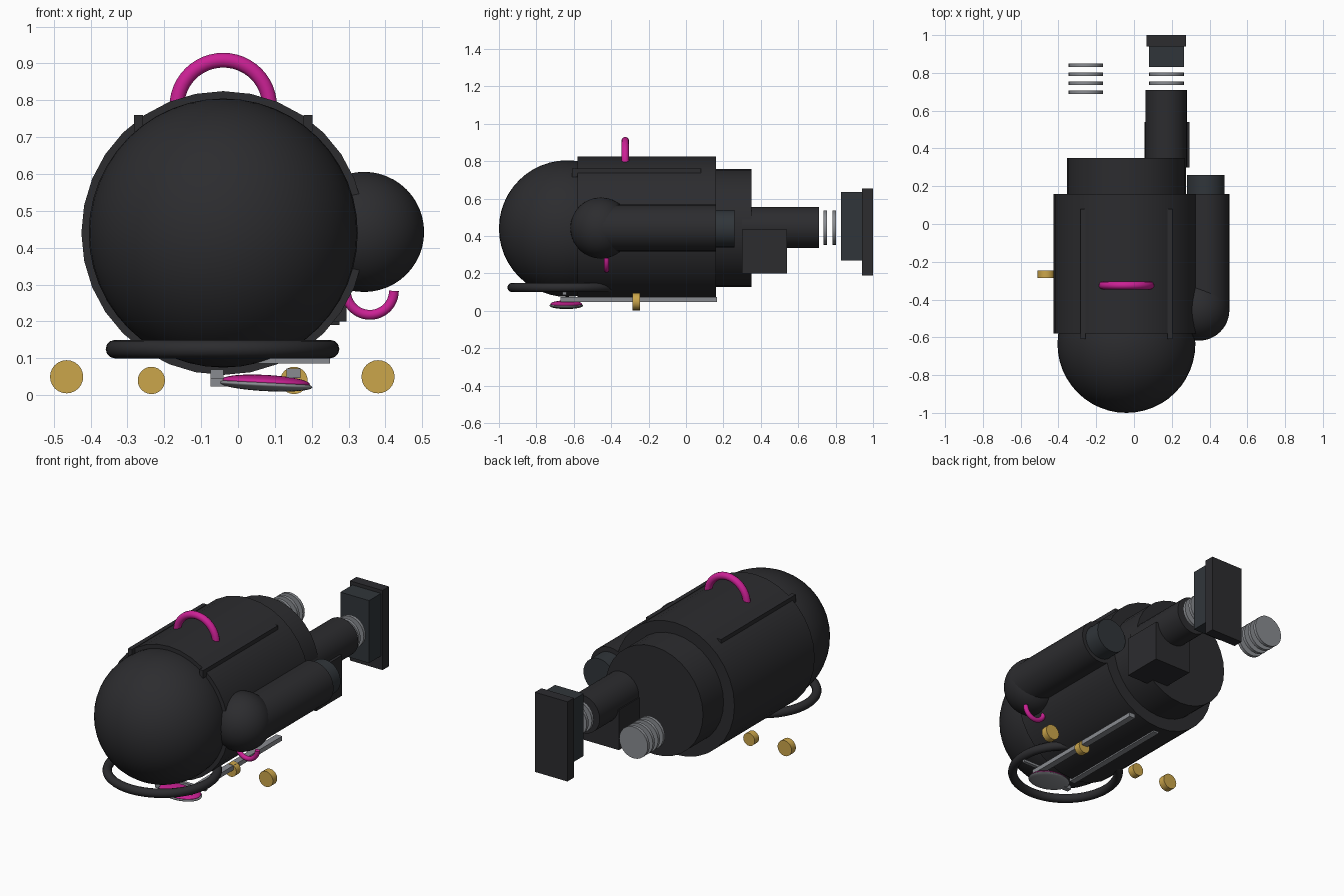
import bpy, math
from mathutils import Vector

if "Cube" in bpy.data.objects:
    bpy.data.objects.remove(bpy.data.objects["Cube"])


def material(name, rgb):
    m = bpy.data.materials.new(name)
    m.diffuse_color = (*rgb, 1)
    m.use_nodes = True
    m.node_tree.nodes["Principled BSDF"].inputs["Base Color"].default_value = m.diffuse_color
    return m


DARK = material("dark_paint", (0.025, 0.025, 0.028))
SLATE = material("slate_paint", (0.03, 0.036, 0.042))
GREY = material("grey_metal", (0.25, 0.26, 0.28))
GOLD = material("gold", (0.6, 0.38, 0.07))
PINK = material("magenta", (0.6, 0.015, 0.3))
CX, CZ = -0.04, 0.44          # main axis of the body


def finish(name, mat, smooth=True):
    o = bpy.context.object
    o.name = name
    o.data.materials.append(mat)
    if smooth:
        bpy.ops.object.shade_smooth_by_angle(angle=math.radians(35))
    return o


def cyl(name, x, z, r, y0, y1, mat, sides=32):
    """Cylinder lying along y."""
    bpy.ops.mesh.primitive_cylinder_add(vertices=sides, radius=r, depth=y1 - y0,
                                        location=(x, (y0 + y1) / 2, z),
                                        rotation=(math.pi / 2, 0, 0))
    return finish(name, mat)


def box(name, lo, hi, mat):
    lo, hi = Vector(lo), Vector(hi)
    bpy.ops.mesh.primitive_cube_add(size=1, location=(lo + hi) / 2)
    bpy.context.object.scale = hi - lo
    return finish(name, mat, False)


def ball(name, loc, radii, mat, rot=(0, 0, 0)):
    bpy.ops.mesh.primitive_uv_sphere_add(segments=48, ring_count=24, radius=1,
                                         location=loc, rotation=rot)
    bpy.context.object.scale = radii
    return finish(name, mat)


def handle(name, loc, major, minor, up):
    """Half ring in the xz plane."""
    c = bpy.data.curves.new(name, 'CURVE')
    c.dimensions = '3D'
    c.bevel_depth, c.bevel_resolution, c.use_fill_caps = minor, 3, True
    s = c.splines.new('POLY')
    s.points.add(24)
    for i, p in enumerate(s.points):
        a = math.pi * i / 24
        p.co = (major * math.cos(a), 0, up * major * math.sin(a), 1)
    s.use_smooth = True
    o = bpy.data.objects.new(name, c)
    o.location = loc
    c.materials.append(PINK)
    bpy.context.collection.objects.link(o)


# Main hull: nose dome, barrel and rear collar
ball("nose_dome", (CX, -0.635, CZ), (0.365,) * 3, DARK)
cyl("hull_barrel", CX, CZ, 0.385, -0.58, 0.16, DARK)
cyl("rear_collar", CX, CZ + 0.003, 0.315, 0.12, 0.35, DARK)

# Side rails along the top of the hull
for side, s in (("left", -1), ("right", 1)):
    x = CX + s * 0.23
    box(f"top_rail_{side}", (x - 0.0125, -0.61, 0.715), (x + 0.0125, 0.08, 0.76), DARK)

# Side pod
ball("pod_dome", (0.342, -0.455, 0.443), (0.163,) * 3, DARK)
cyl("pod_barrel", 0.38, 0.443, 0.125, -0.455, 0.16, DARK)
cyl("pod_cap", 0.38, 0.44, 0.1, 0.14, 0.26, SLATE)

# Rear tube, its block and the end plate
cyl("rear_tube", 0.17, 0.445, 0.11, 0.3, 0.71, DARK)
box("tube_block", (0.055, 0.3, 0.2), (0.295, 0.54, 0.435), DARK)
box("end_block", (0.08, 0.83, 0.27), (0.265, 0.945, 0.635), SLATE)
box("end_plate", (0.065, 0.94, 0.19), (0.275, 1.0, 0.655), DARK)

# Two stacks of thin discs
for side, x in (("left", -0.255), ("right", 0.172)):
    for i in range(4):
        y = 0.697 + i * 0.0475
        cyl(f"disc_{side}_{i}", x, 0.445, 0.092, y - 0.009, y + 0.009, GREY, 24)

# Bumper ring under the nose
bpy.ops.mesh.primitive_torus_add(major_radius=0.292, minor_radius=0.025,
                                 major_segments=48, minor_segments=12,
                                 location=(CX - 0.002, -0.638, 0.125))
finish("bumper_ring", DARK)

# Carrying handles
handle("top_handle", (CX, -0.325, 0.783), 0.126, 0.021, 1)
handle("pod_handle", (0.358, -0.425, 0.283), 0.065, 0.014, -1)

# Underside bars and skid
box("under_bar", (0.132, -0.67, 0.047), (0.17, 0.165, 0.073), GREY)
box("keel_strip", (-0.075, -0.6, 0.047), (-0.04, 0.12, 0.07), GREY)
box("cross_bar", (-0.03, -0.66, 0.086), (0.25, -0.64, 0.1), GREY)
box("skid_bracket", (-0.075, -0.66, 0.023), (0.03, -0.63, 0.047), GREY)
tilt = (0, math.radians(3), 0)
ball("skid_pad", (0.075, -0.64, 0.036), (0.12, 0.085, 0.019), PINK, tilt)
ball("skid_base", (0.075, -0.64, 0.028), (0.127, 0.09, 0.017), GREY, tilt)

# Gold buttons beneath the hull
for i, (x, z, r) in enumerate(((-0.465, 0.05, 0.045), (-0.235, 0.04, 0.037),
                               (0.152, 0.04, 0.037), (0.38, 0.05, 0.045))):
    cyl(f"gold_button_{i}", x, z, r, -0.285, -0.245, GOLD, 24)
